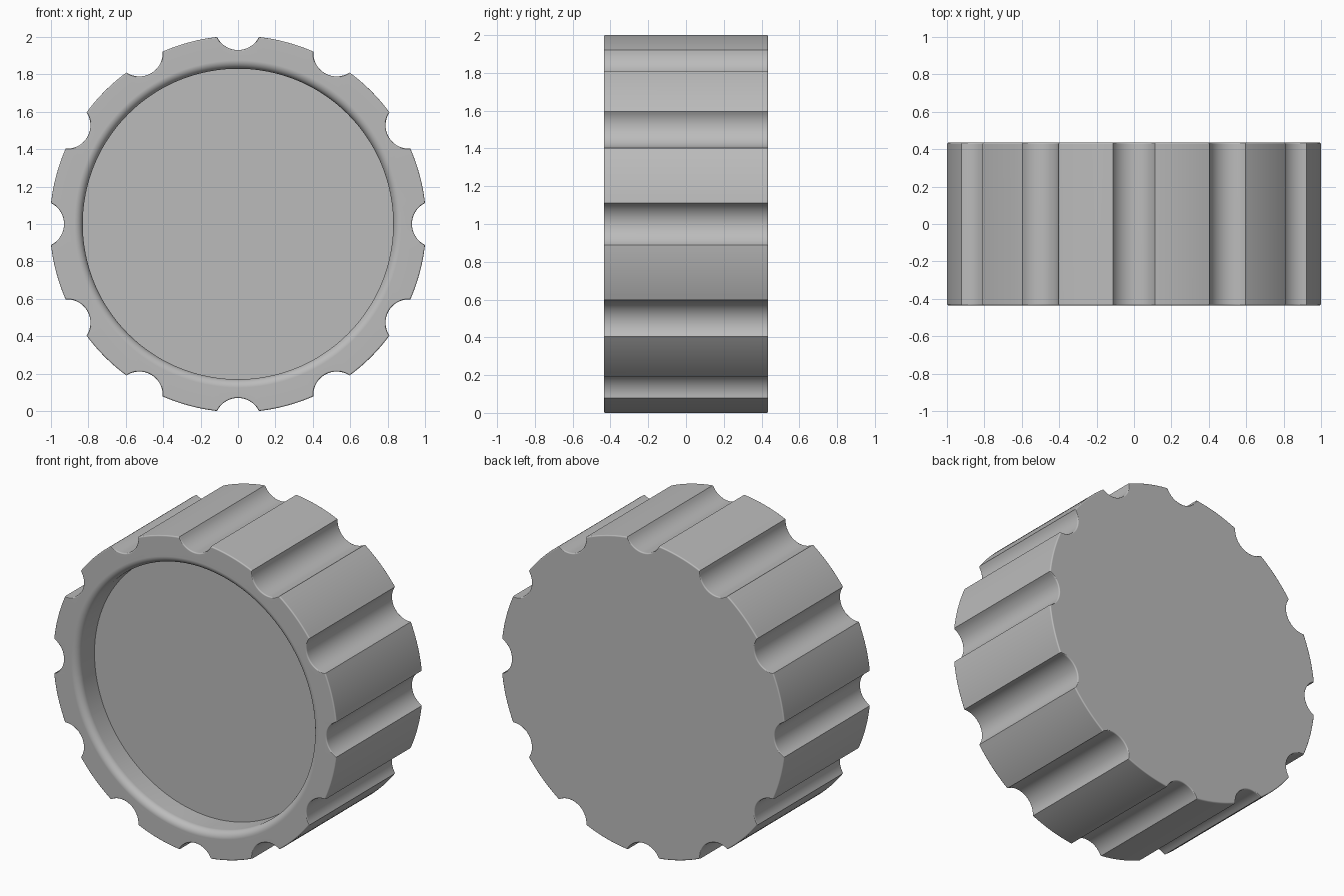
import bpy
import bmesh
from math import sin, cos, pi, asin, sqrt

if "Cube" in bpy.data.objects:
    bpy.data.objects.remove(bpy.data.objects["Cube"])

GRIPS = 12           # scalloped grip grooves around the rim
OUTER = 1.006        # radius of the lands
FLOOR = 0.93         # radius at the bottom of a groove
HALF_WIDTH = 0.112   # half the groove mouth
HALF_DEPTH = 0.435
EDGE = 0.008         # rounding of the outer edges
BORE = 0.83          # recess radius
LIP = 0.045          # rounding of the recess mouth
RECESS = 0.17        # recess depth

grey = bpy.data.materials.new("grey plastic")
grey.use_nodes = True
grey.diffuse_color = (0.5, 0.5, 0.5, 1)
grey.node_tree.nodes["Principled BSDF"].inputs["Base Color"].default_value = (0.5, 0.5, 0.5, 1)


def outline():
    """Scalloped outline as (angle, radius) pairs."""
    mouth = sqrt(OUTER ** 2 - HALF_WIDTH ** 2)
    rise = mouth - FLOOR
    r = (HALF_WIDTH ** 2 + rise ** 2) / (2 * rise)
    sweep = asin(HALF_WIDTH / r)
    half = asin(HALF_WIDTH / OUTER)
    pitch = 2 * pi / GRIPS
    pts = []
    for g in range(GRIPS):
        for i in range(17):
            a = sweep * (i / 8 - 1)
            x, d = r * sin(a), FLOOR + r - r * cos(a)
            pts.append((g * pitch + asin(x / sqrt(x * x + d * d)), sqrt(x * x + d * d)))
        for i in range(1, 10):
            pts.append((g * pitch + half + (pitch - 2 * half) * i / 10, OUTER))
    return pts


shape = outline()
bm = bmesh.new()


def ring(y, inset=0, radius=None):
    verts = []
    for a, r in shape:
        r = radius or r - inset
        verts.append(bm.verts.new((r * sin(a), y, 1 + r * cos(a))))
    return verts


# Rings from the back face, over the grip and lip, down to the recess floor
quarter = [i * pi / 8 for i in range(5)]
rings = [ring(HALF_DEPTH - EDGE * (1 - cos(t)), EDGE * (1 - sin(t))) for t in quarter]
rings += [ring(-HALF_DEPTH + EDGE * (1 - sin(t)), EDGE * (1 - cos(t))) for t in quarter]
for i in range(9):
    t = i * pi / 16
    rings.append(ring(-HALF_DEPTH + LIP * (1 - cos(t)), radius=BORE + LIP * (1 - sin(t))))
rings.append(ring(-HALF_DEPTH + RECESS, radius=BORE))

for a, b in zip(rings, rings[1:]):
    for i in range(len(a)):
        j = (i + 1) % len(a)
        bm.faces.new((a[i], a[j], b[j], b[i]))
bm.faces.new(rings[0])
bm.faces.new(rings[-1])
bmesh.ops.recalc_face_normals(bm, faces=bm.faces[:])

mesh = bpy.data.meshes.new("grip_cap")
bm.to_mesh(mesh)
bm.free()
mesh.materials.append(grey)
cap = bpy.data.objects.new("grip_cap", mesh)
bpy.context.collection.objects.link(cap)

# Smooth curves, crisp groove edges, flat end faces
bpy.ops.object.select_all(action='DESELECT')
cap.select_set(True)
bpy.context.view_layer.objects.active = cap
bpy.ops.object.shade_smooth_by_angle(angle=pi / 6)
weighted = cap.modifiers.new("flat_ends", 'WEIGHTED_NORMAL')
weighted.keep_sharp = True
